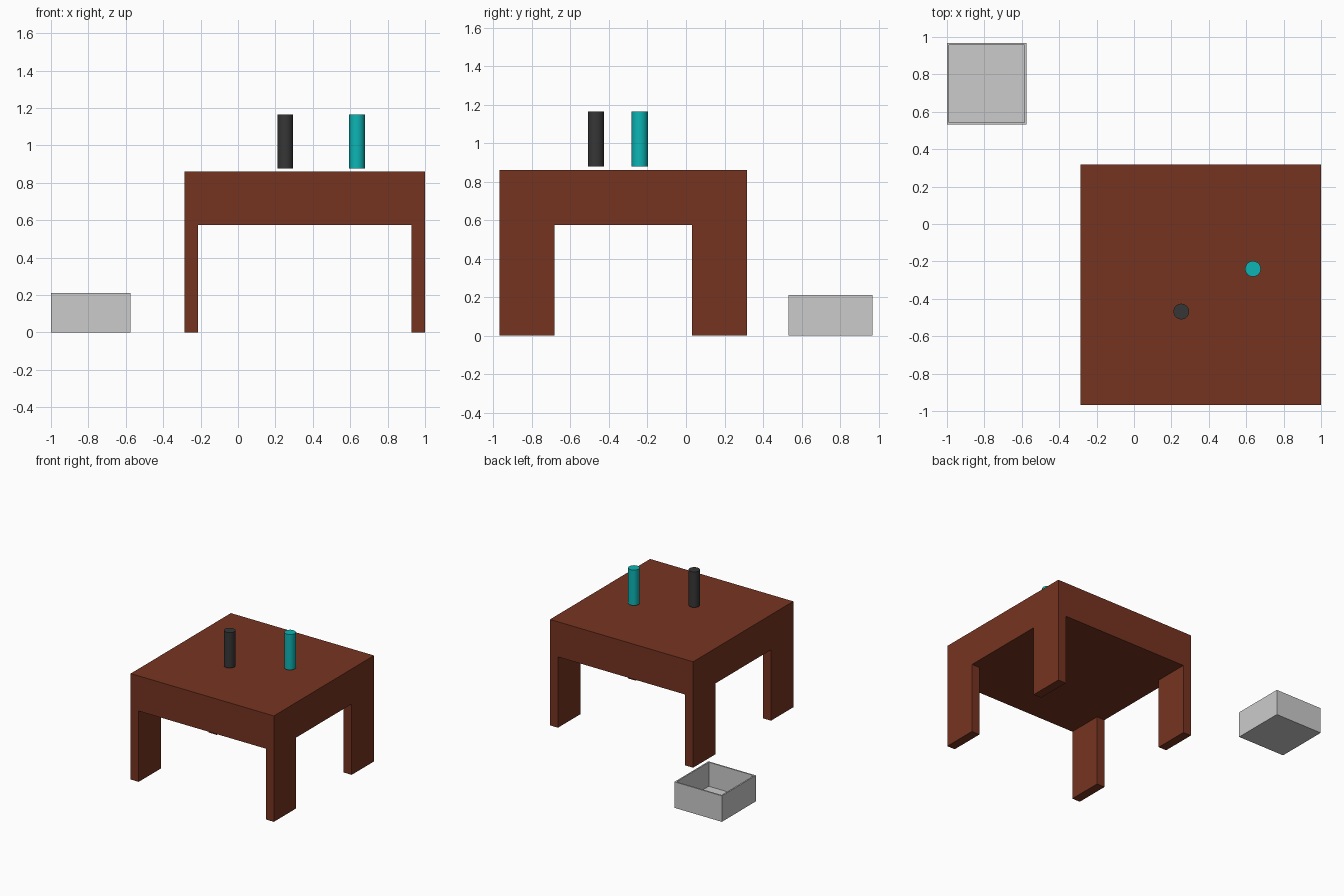
import bpy, bmesh
from mathutils import Vector

if "Cube" in bpy.data.objects:
    bpy.data.objects.remove(bpy.data.objects["Cube"])


def material(name, color):
    mat = bpy.data.materials.new(name)
    mat.diffuse_color = (*color, 1)
    mat.use_nodes = True
    mat.node_tree.nodes["Principled BSDF"].inputs["Base Color"].default_value = mat.diffuse_color
    return mat


def finish(name, bm, mat=None):
    bmesh.ops.recalc_face_normals(bm, faces=bm.faces)
    mesh = bpy.data.meshes.new(name)
    bm.to_mesh(mesh)
    bm.free()
    obj = bpy.data.objects.new(name, mesh)
    bpy.context.collection.objects.link(obj)
    if mat:
        mesh.materials.append(mat)
    return obj


def box(lo, hi):
    bm = bmesh.new()
    bmesh.ops.create_cube(bm, size=1)
    lo, hi = Vector(lo), Vector(hi)
    for v in bm.verts:
        v.co = (lo + hi) / 2 + v.co * (hi - lo)
    return bm


def extrude_down(bm, faces, dz):
    geom = bmesh.ops.extrude_face_region(bm, geom=faces)["geom"]
    bmesh.ops.delete(bm, geom=faces, context="FACES_ONLY")
    verts = [g for g in geom if isinstance(g, bmesh.types.BMVert)]
    bmesh.ops.translate(bm, verts=verts, vec=(0, 0, -dz))


# Table: thick slab split at the leg lines, corners pulled down as flush legs
X0, X1, Y0, Y1 = -0.286, 1.0, -0.968, 0.317
LEG_X, LEG_Y, UNDER, TOP = 0.072, 0.286, 0.575, 0.86
bm = box((X0, Y0, UNDER), (X1, Y1, TOP))
for co, no in (((X0 + LEG_X, 0, 0), (1, 0, 0)), ((X1 - LEG_X, 0, 0), (1, 0, 0)),
               ((0, Y0 + LEG_Y, 0), (0, 1, 0)), ((0, Y1 - LEG_Y, 0), (0, 1, 0))):
    bmesh.ops.bisect_plane(bm, geom=bm.verts[:] + bm.edges[:] + bm.faces[:],
                           plane_co=co, plane_no=no)
bm.normal_update()
corners = []
for f in bm.faces:
    c = f.calc_center_median()
    side_x = c.x < X0 + LEG_X or c.x > X1 - LEG_X
    side_y = c.y < Y0 + LEG_Y or c.y > Y1 - LEG_Y
    if f.normal.z < -0.5 and side_x and side_y:
        corners.append(f)
extrude_down(bm, corners, UNDER)
bmesh.ops.dissolve_limit(bm, angle_limit=0.01, verts=bm.verts[:], edges=bm.edges[:])
finish("table", bm, material("brown", (0.18, 0.034, 0.015)))

# Open bin on the floor, hollowed from the top
bm = box((-1.0, 0.532, 0), (-0.574, 0.968, 0.211))
bm.normal_update()
rim = next(f for f in bm.faces if f.normal.z > 0.5)
bmesh.ops.inset_region(bm, faces=[rim], thickness=0.016)
extrude_down(bm, [rim], 0.195)
finish("bin", bm)

# Two cans hovering just above the table
for name, x, y, color in (("dark_can", 0.253, -0.468, (0.037, 0.037, 0.037)),
                          ("teal_can", 0.636, -0.24, (0.004, 0.46, 0.46))):
    bpy.ops.mesh.primitive_cylinder_add(vertices=32, radius=0.042, depth=0.288,
                                        location=(x, y, 1.021))
    can = bpy.context.object
    can.name = name
    can.data.materials.append(material(name + "_color", color))
    bpy.ops.object.shade_smooth_by_angle()
